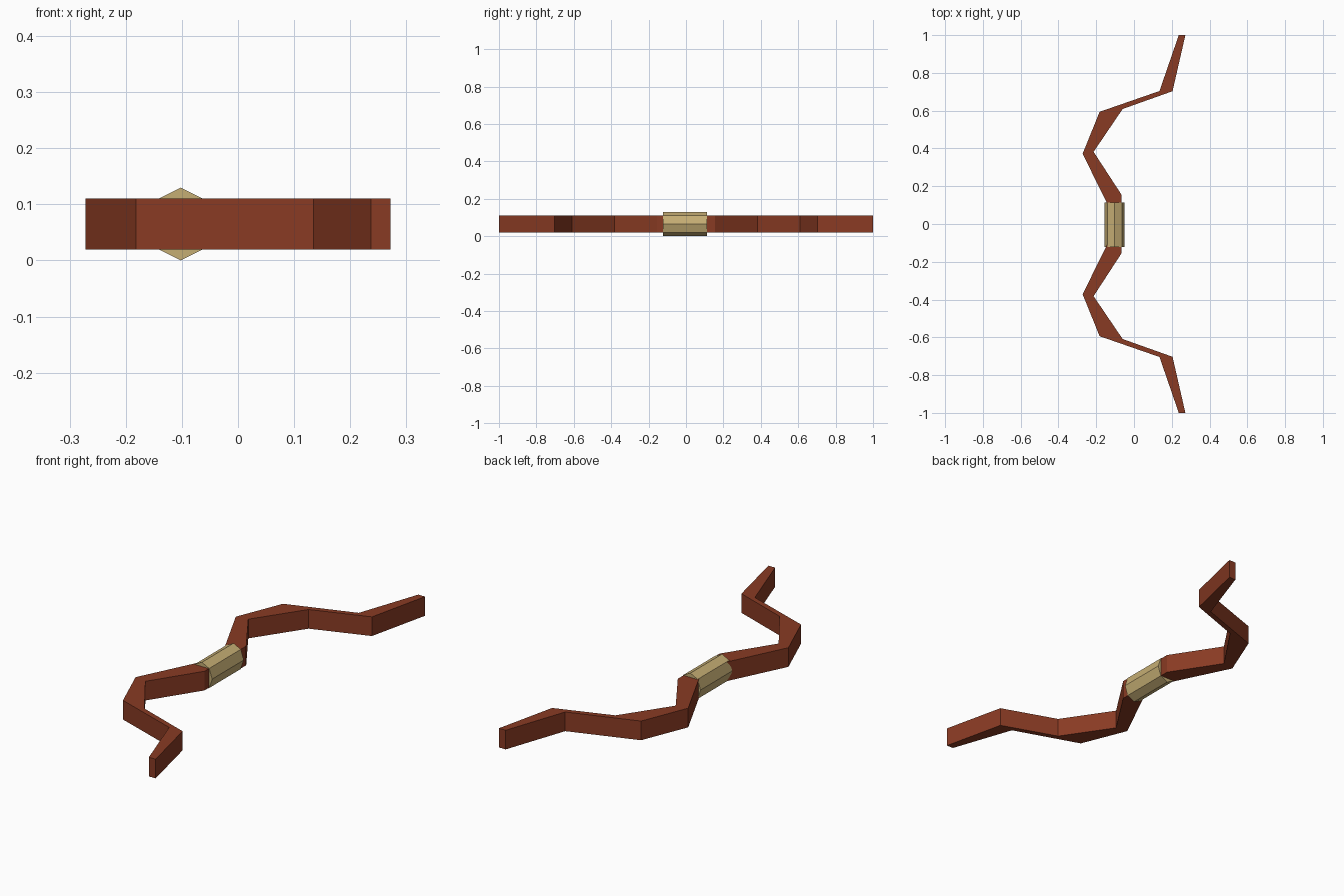
import bpy, bmesh, math

if "Cube" in bpy.data.objects:
    bpy.data.objects.remove(bpy.data.objects["Cube"])


def material(name, rgb):
    m = bpy.data.materials.new(name)
    m.diffuse_color = (*rgb, 1)
    m.use_nodes = True
    m.node_tree.nodes["Principled BSDF"].inputs["Base Color"].default_value = m.diffuse_color
    return m


def finish(bm, name, mat):
    bmesh.ops.recalc_face_normals(bm, faces=bm.faces)
    me = bpy.data.meshes.new(name)
    bm.to_mesh(me)
    bm.free()
    me.materials.append(mat)
    ob = bpy.data.objects.new(name, me)
    bpy.context.collection.objects.link(ob)
    return ob


red_wood = material("red_brown_wood", (0.25, 0.043, 0.017))
tan_wrap = material("tan_wrap", (0.56, 0.42, 0.175))

# Bow stave: (back edge, belly edge) pairs along one limb, mirrored in y
limb = [((-0.138, 0.10), (-0.066, 0.155)),
        ((-0.272, 0.372), (-0.214, 0.382)),
        ((-0.182, 0.594), (-0.06, 0.609)),
        ((0.135, 0.704), (0.204, 0.703)),
        ((0.237, 1.0), (0.272, 1.0))]
pairs = [tuple((x, -y) for x, y in p) for p in reversed(limb)] + limb
Z0, Z1 = 0.02, 0.11

bm = bmesh.new()
rings = []
for (lx, ly), (rx, ry) in pairs:
    rings.append([bm.verts.new(c) for c in
                  ((lx, ly, Z0), (rx, ry, Z0), (rx, ry, Z1), (lx, ly, Z1))])
for a, b in zip(rings, rings[1:]):
    for i in range(4):
        j = (i + 1) % 4
        bm.faces.new((a[i], a[j], b[j], b[i]))
bm.faces.new(rings[0])
bm.faces.new(rings[-1])
finish(bm, "bow_stave", red_wood)

# Grip: eight-sided sleeve with a point at top and bottom
bm = bmesh.new()
ends = []
for y in (-0.122, 0.113):
    ends.append([bm.verts.new((-0.102 + 0.053 * math.sin(k * math.pi / 4), y,
                               0.065 + 0.065 * math.cos(k * math.pi / 4)))
                 for k in range(8)])
for k in range(8):
    j = (k + 1) % 8
    bm.faces.new((ends[0][k], ends[0][j], ends[1][j], ends[1][k]))
for e in ends:
    bm.faces.new(e)
finish(bm, "grip", tan_wrap)
